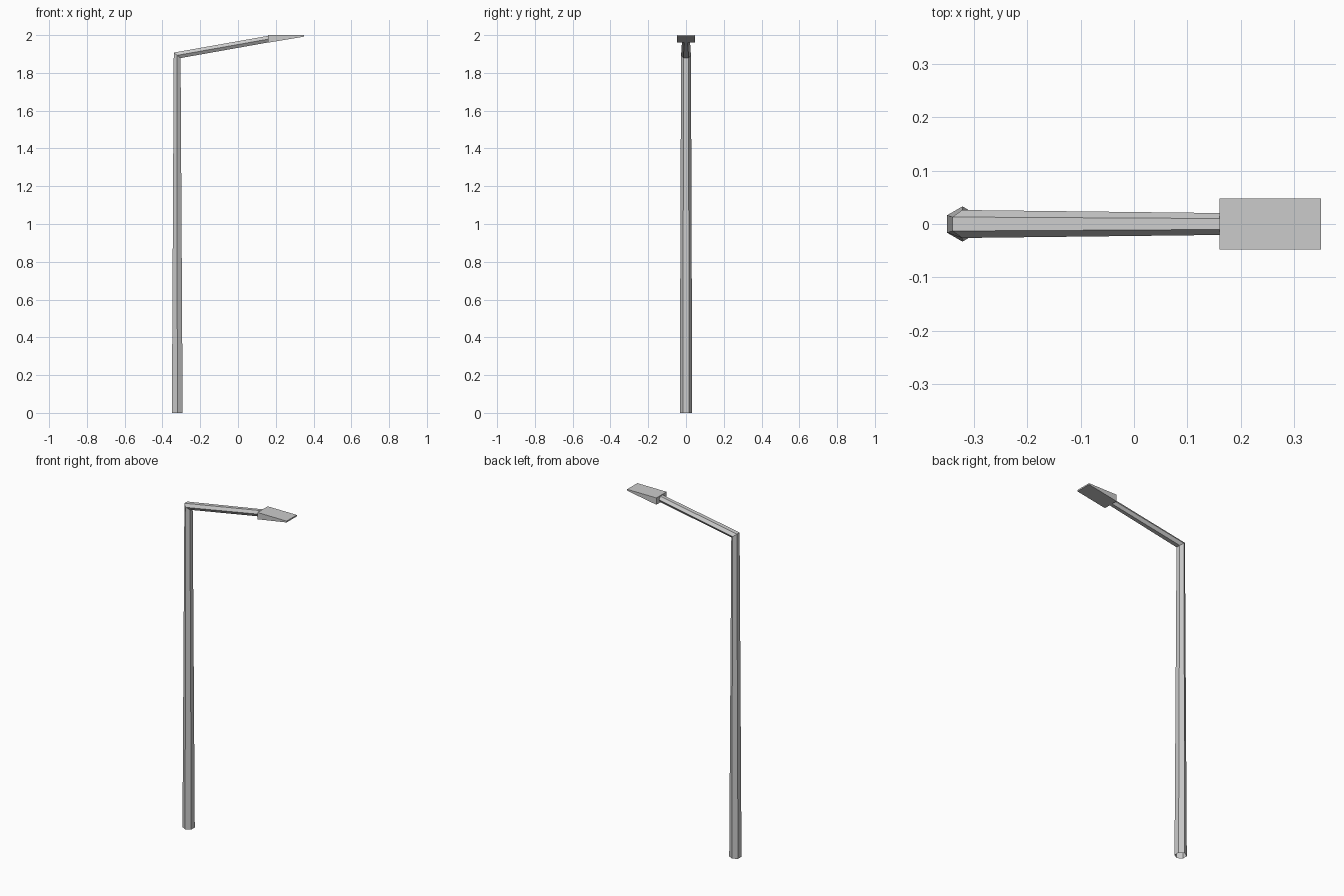
import bpy, bmesh, math
from mathutils import Vector

if "Cube" in bpy.data.objects:
    bpy.data.objects.remove(bpy.data.objects["Cube"])


def finish(bm, name):
    bmesh.ops.recalc_face_normals(bm, faces=bm.faces[:])
    mesh = bpy.data.meshes.new(name)
    bm.to_mesh(mesh)
    bm.free()
    obj = bpy.data.objects.new(name, mesh)
    bpy.context.collection.objects.link(obj)
    return obj


# Pole and arm: one hexagonal tube swept up and over a mitred elbow
# each station: centre, offset to the outer flat, half width in y
stations = [
    (Vector((-0.3215, 0, 0)), Vector((-0.0285, 0, 0)), 0.033),
    (Vector((-0.322, 0, 1.893)), Vector((-0.018, 0, 0.0145)), 0.0262),
    (Vector((0.162, 0, 1.979)), Vector((0, 0, 0.0175)), 0.0205),
]
bm = bmesh.new()
rings = []
for centre, outer, half_y in stations:
    ring = []
    for i in range(6):
        a = math.radians(90 + 60 * i)
        across = math.cos(a) / math.cos(math.radians(30))
        ring.append(bm.verts.new(centre - outer * across + Vector((0, half_y * math.sin(a), 0))))
    rings.append(ring)
for r0, r1 in zip(rings, rings[1:]):
    for i in range(6):
        j = (i + 1) % 6
        bm.faces.new((r0[i], r0[j], r1[j], r1[i]))
finish(bm, "pole_and_arm")

# Lamp head: flat-topped wedge thinning towards the tip
profile = [(0.16, 1.96), (0.35, 1.992), (0.35, 2.0), (0.16, 2.0)]
bm = bmesh.new()
side = bm.faces.new([bm.verts.new((x, -0.0475, z)) for x, z in profile])
ext = bmesh.ops.extrude_face_region(bm, geom=[side], use_keep_orig=True)
new_verts = [g for g in ext["geom"] if isinstance(g, bmesh.types.BMVert)]
bmesh.ops.translate(bm, verts=new_verts, vec=(0, 0.095, 0))
finish(bm, "lamp_head")
